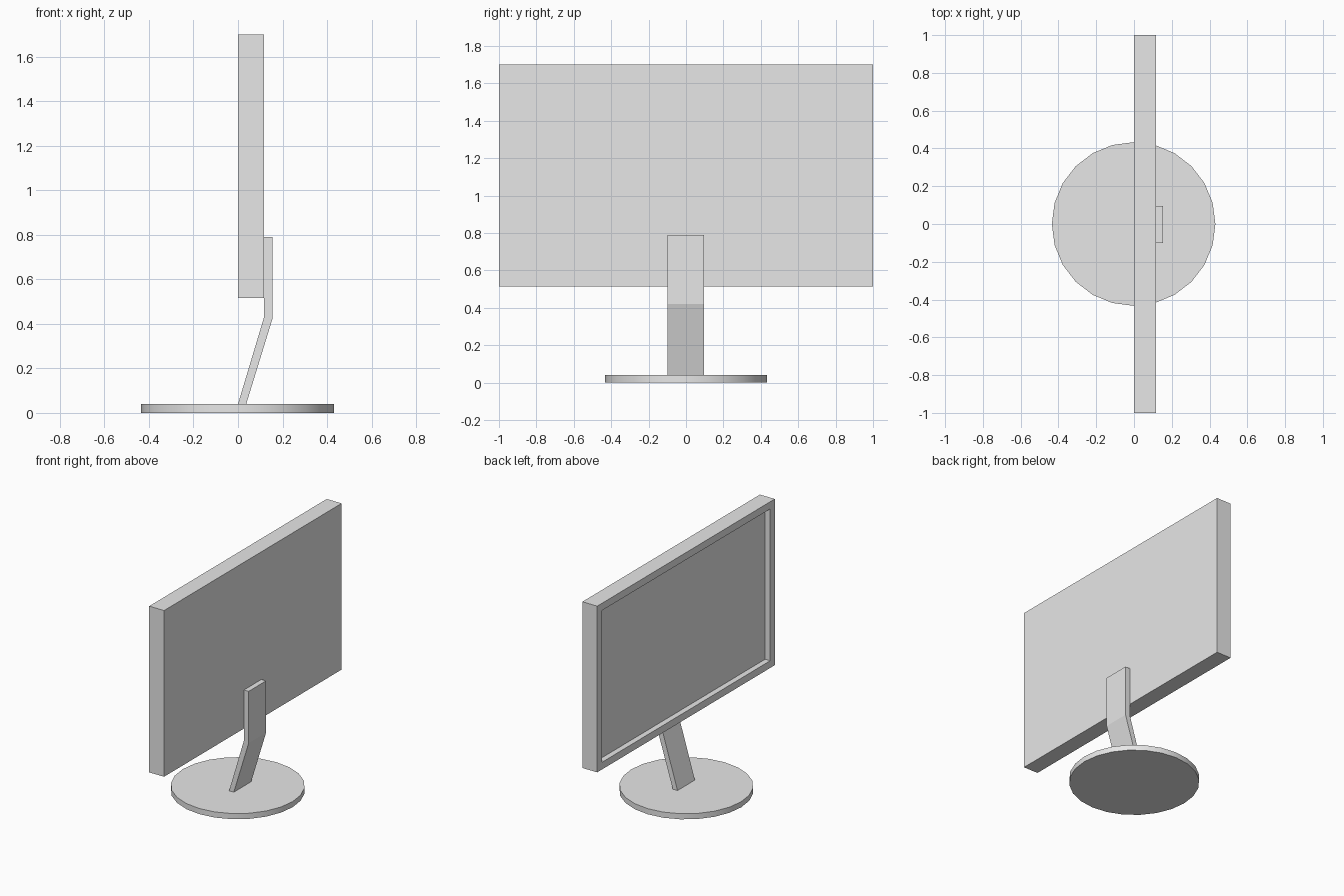
import bpy
import bmesh
import math
from mathutils import Matrix, Vector

default_cube = bpy.data.objects.get("Cube")
if default_cube:
    bpy.data.objects.remove(default_cube, do_unlink=True)

GREY = (0.8, 0.8, 0.8, 1.0)
plastic = bpy.data.materials.new("light_grey_plastic")
plastic.use_nodes = True
plastic.diffuse_color = GREY
plastic.node_tree.nodes["Principled BSDF"].inputs["Base Color"].default_value = GREY


def add_part(name, bm):
    """Turn a bmesh into a named, coloured object."""
    bmesh.ops.recalc_face_normals(bm, faces=bm.faces)
    mesh = bpy.data.meshes.new(name)
    bm.to_mesh(mesh)
    bm.free()
    mesh.materials.append(plastic)
    obj = bpy.data.objects.new(name, mesh)
    bpy.context.collection.objects.link(obj)
    return obj


# Round base plate with a smooth rim
BASE_RADIUS, BASE_HEIGHT = 0.433, 0.04
bm = bmesh.new()
bmesh.ops.create_cone(bm, cap_ends=True, segments=24,
                      radius1=BASE_RADIUS, radius2=BASE_RADIUS, depth=BASE_HEIGHT,
                      matrix=Matrix.Translation((-0.002, 0, BASE_HEIGHT / 2)))
base = add_part("base_plate", bm)
bpy.ops.object.select_all(action="DESELECT")
base.select_set(True)
bpy.context.view_layer.objects.active = base
bpy.ops.object.shade_smooth_by_angle(angle=math.radians(30))

# Bent support arm: side profile extruded across y
profile = [(0.0, 0.04), (0.037, 0.04), (0.154, 0.42),
           (0.154, 0.79), (0.117, 0.79), (0.117, 0.43)]
ARM_RIGHT, ARM_WIDTH = -0.1, 0.196
bm = bmesh.new()
side = bm.faces.new([bm.verts.new((x, ARM_RIGHT, z)) for x, z in profile])
extruded = bmesh.ops.extrude_face_region(bm, geom=[side], use_keep_orig=True)
moved = [v for v in extruded["geom"] if isinstance(v, bmesh.types.BMVert)]
bmesh.ops.translate(bm, verts=moved, vec=(0, ARM_WIDTH, 0))
add_part("support_arm", bm)

# Screen housing with the display recessed behind a bezel on its -x side
THICKNESS, BOTTOM, TOP = 0.117, 0.515, 1.7
BEZEL, RECESS = 0.073, 0.04
bm = bmesh.new()
size = Matrix.Diagonal((THICKNESS, 2, TOP - BOTTOM, 1))
centre = Matrix.Translation((THICKNESS / 2, 0, (TOP + BOTTOM) / 2))
bmesh.ops.create_cube(bm, size=1, matrix=centre @ size)
display = min(bm.faces, key=lambda f: f.calc_center_median().x)
bmesh.ops.inset_region(bm, faces=[display], thickness=BEZEL)
pushed = bmesh.ops.extrude_face_region(bm, geom=[display])
moved = [v for v in pushed["geom"] if isinstance(v, bmesh.types.BMVert)]
bmesh.ops.translate(bm, verts=moved, vec=Vector((RECESS, 0, 0)))
if display.is_valid:
    bmesh.ops.delete(bm, geom=[display], context="FACES_ONLY")
add_part("screen_housing", bm)
